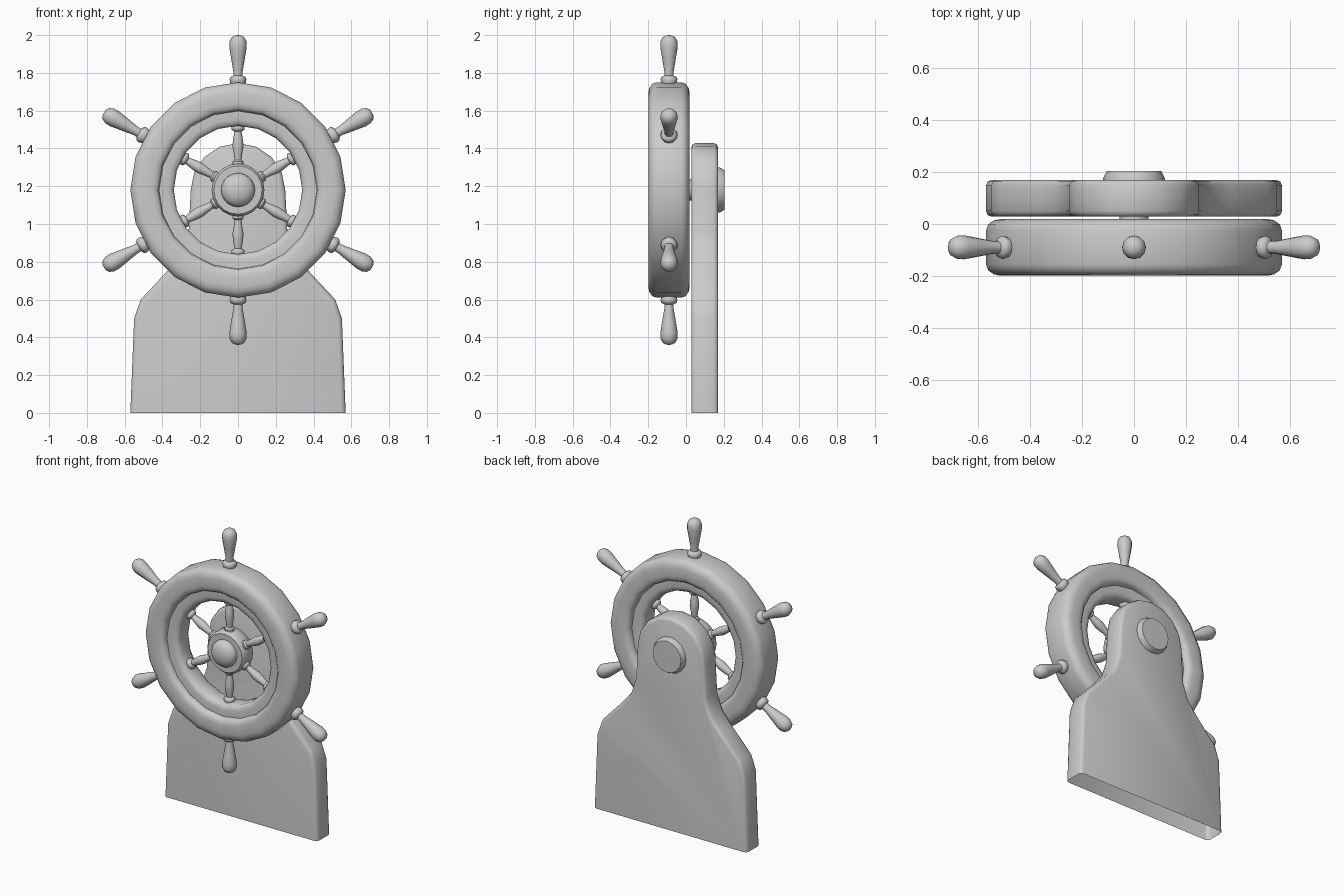
import bpy, bmesh
from math import sin, cos, pi, radians
from mathutils import Matrix

if "Cube" in bpy.data.objects:
    bpy.data.objects.remove(bpy.data.objects["Cube"])

CENTRE = Matrix.Translation((0, 0, 1.18))
FACING = CENTRE @ Matrix.Rotation(pi / 2, 4, 'X')   # local z points to the front
WHEEL_Y = -0.09


def finish(name, bm, angle):
    bmesh.ops.recalc_face_normals(bm, faces=bm.faces)
    me = bpy.data.meshes.new(name)
    bm.to_mesh(me)
    bm.free()
    ob = bpy.data.objects.new(name, me)
    bpy.context.collection.objects.link(ob)
    bpy.ops.object.select_all(action='DESELECT')
    ob.select_set(True)
    bpy.context.view_layer.objects.active = ob
    bpy.ops.object.shade_smooth_by_angle(angle=radians(angle))
    return ob


def lathe(name, profile, sides, matrix, closed=False, angle=45):
    """Revolve (radius, height) points about local z."""
    bm = bmesh.new()
    rings = [[bm.verts.new((r * cos(2 * pi * i / sides), r * sin(2 * pi * i / sides), h))
              for i in range(sides)] for r, h in profile]
    n = len(rings)
    for k in range(n if closed else n - 1):
        a, b = rings[k], rings[(k + 1) % n]
        for i in range(sides):
            j = (i + 1) % sides
            bm.faces.new((a[i], a[j], b[j], b[i]))
    bmesh.ops.remove_doubles(bm, verts=bm.verts, dist=1e-5)
    bm.transform(matrix)
    return finish(name, bm, angle)


# Rim: wide rounded outer ring with a narrower inner band
half = [(0.57, 0.065), (0.562, 0.088), (0.54, 0.104), (0.515, 0.109),
        (0.46, 0.109), (0.435, 0.104), (0.422, 0.09), (0.418, 0.068),
        (0.375, 0.068), (0.352, 0.062), (0.34, 0.045)]
rim = [(r, h - WHEEL_Y) for r, h in half] + [(r, -h - WHEEL_Y) for r, h in reversed(half)]
lathe("wheel_rim", rim, 20, FACING, closed=True, angle=50)

# Hub with a domed boss, and the axle running into the post
lathe("wheel_hub", [(0, 0.02), (0.12, 0.02), (0.14, 0.04), (0.14, 0.125), (0.128, 0.14),
                    (0.09, 0.14), (0.088, 0.155), (0.075, 0.175), (0.045, 0.19), (0, 0.196)],
      20, FACING)
lathe("axle", [(0.055, -0.05), (0.055, 0.03)], 16, FACING)

# Turned spokes and handles
spoke = [(0.03, 0.125), (0.03, 0.15), (0.019, 0.16), (0.022, 0.19), (0.029, 0.23),
         (0.027, 0.26), (0.019, 0.31), (0.033, 0.318), (0.036, 0.328), (0.033, 0.338), (0.03, 0.35)]
handle = [(0.035, 0.55), (0.04, 0.567), (0.045, 0.583), (0.04, 0.598), (0.024, 0.605),
          (0.025, 0.63), (0.037, 0.70), (0.046, 0.755), (0.045, 0.785), (0.034, 0.808),
          (0.017, 0.818), (0, 0.82)]
for i in range(6):
    m = (CENTRE @ Matrix.Translation((0, WHEEL_Y, 0)) @
         Matrix.Rotation(i * pi / 3, 4, 'Y'))
    lathe(f"spoke_{i + 1}", spoke, 12, m)
    lathe(f"handle_{i + 1}", handle, 12, m, angle=60)

# Post: flared plate with an arched head, open underneath
side = [(0.57, 0), (0.55, 0.5), (0.515, 0.6), (0.37, 0.755), (0.30, 0.84), (0.262, 0.95)]
arch = [(0.25 * cos(pi * i / 8), 1.18 + 0.248 * sin(pi * i / 8)) for i in range(9)]
outline = side + arch + [(-x, z) for x, z in reversed(side)]
bm = bmesh.new()
front = [bm.verts.new((x, 0.028, z)) for x, z in outline]
back = [bm.verts.new((x, 0.17, z)) for x, z in outline]
bm.faces.new(front)
bm.faces.new(back)
for i in range(len(outline) - 1):
    bm.faces.new((front[i], front[i + 1], back[i + 1], back[i]))
edges = [bm.edges.get((ring[i], ring[i + 1])) for ring in (front, back)
         for i in range(len(outline) - 1)]
bmesh.ops.recalc_face_normals(bm, faces=bm.faces)
bmesh.ops.bevel(bm, geom=edges, offset=0.022, segments=2, profile=0.5, affect='EDGES')
finish("post", bm, 50)

# Axle cap on the back of the post
lathe("axle_cap", [(0.12, -0.16), (0.12, -0.175), (0.105, -0.204), (0, -0.205)], 16, FACING, angle=50)
